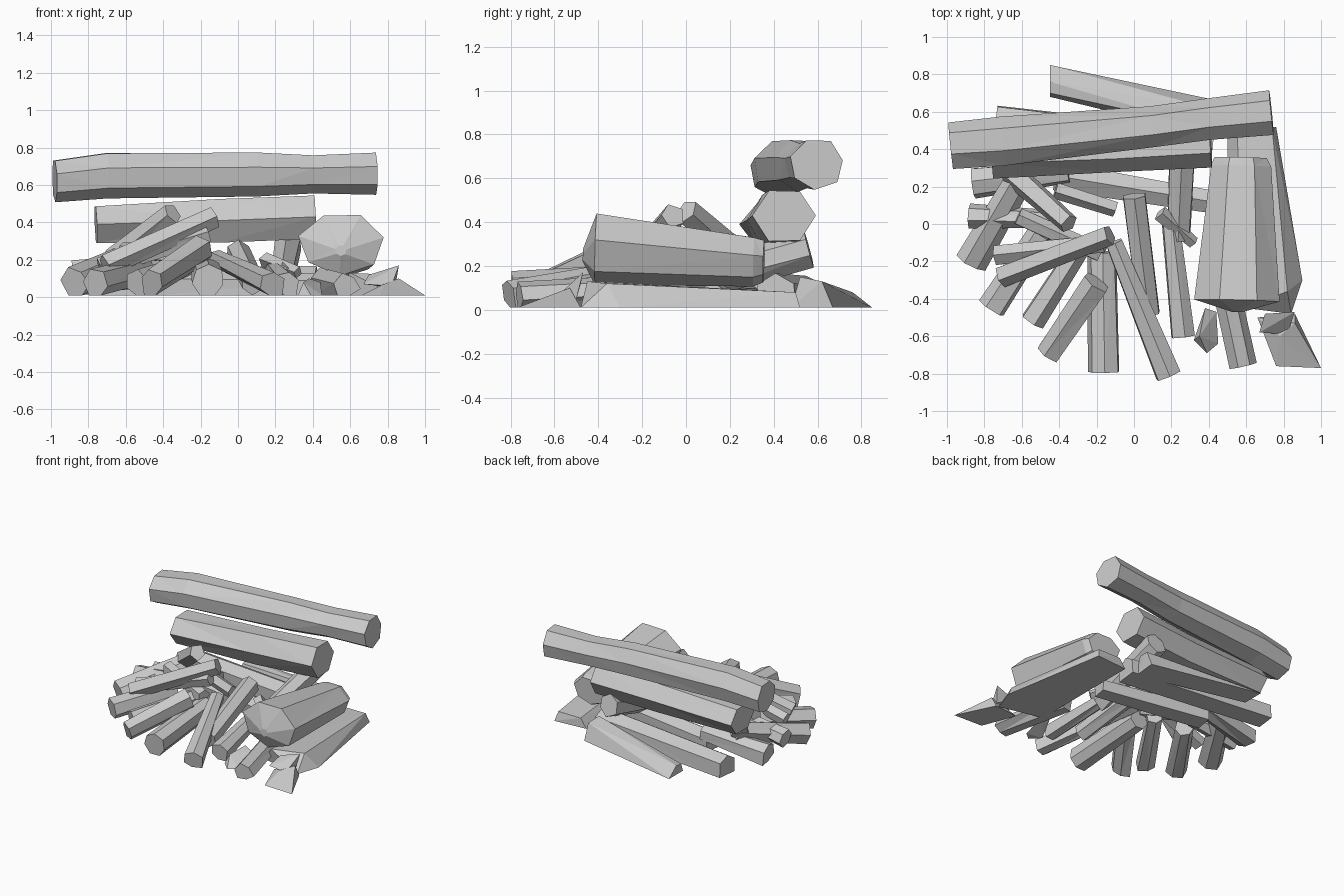
import bpy
import bmesh
import math
import random
from mathutils import Vector

random.seed(7)
FLOOR = 0.01
SETTLE = 0.04

default_cube = bpy.data.objects.get("Cube")
if default_cube:
    bpy.data.objects.remove(default_cube, do_unlink=True)

# One pale grey for the whole pile
grey = bpy.data.materials.new("pale_grey")
grey.use_nodes = True
colour = (0.6, 0.6, 0.6, 1)
grey.diffuse_color = colour
grey.node_tree.nodes["Principled BSDF"].inputs["Base Color"].default_value = colour


def finish(name, mesh_builder):
    """Settle the underside flat on the ground and make the object."""
    for vert in mesh_builder.verts:
        if vert.co.z < SETTLE:
            vert.co.z = FLOOR
    bmesh.ops.recalc_face_normals(mesh_builder, faces=mesh_builder.faces)
    mesh = bpy.data.meshes.new(name)
    mesh_builder.to_mesh(mesh)
    mesh_builder.free()
    mesh.materials.append(grey)
    bpy.context.collection.objects.link(bpy.data.objects.new(name, mesh))


def trunk(name, rings, sides=6, turn=0.0, rough=0.08):
    """Skin a rough log over rings of (centre, half width, half height)."""
    builder = bmesh.new()
    along = (Vector(rings[-1][0]) - Vector(rings[0][0])).normalized()
    across = along.cross(Vector((0, 0, 1))).normalized()
    upward = across.cross(along)
    profile = [random.uniform(1 - rough, 1 + rough) for _ in range(sides)]
    loops = []
    for centre, half_width, half_height in rings:
        loop = []
        for index in range(sides):
            angle = math.tau * index / sides + turn
            scale = profile[index] * random.uniform(1 - rough / 2, 1 + rough / 2)
            offset = across * math.cos(angle) * half_width
            offset += upward * math.sin(angle) * half_height
            loop.append(builder.verts.new(Vector(centre) + offset * scale))
        loops.append(loop)
    for first, second in zip(loops, loops[1:]):
        for index in range(sides):
            after = (index + 1) % sides
            builder.faces.new((first[index], first[after], second[after], second[index]))
    builder.faces.new(loops[0])
    builder.faces.new(list(reversed(loops[-1])))
    bmesh.ops.triangulate(builder, faces=[f for f in builder.faces if len(f.verts) == 4])
    finish(name, builder)


def stick(name, start, end, thick, thin, sides=6):
    """A straight branch that tapers from its start to its end."""
    trunk(name, [(start, thick, thick), (end, thin, thin)], sides,
          turn=random.uniform(0, math.pi), rough=0.12)


def chip(name, points):
    """A splinter or slab: the convex hull of its corners."""
    builder = bmesh.new()
    for point in points:
        builder.verts.new(point)
    result = bmesh.ops.convex_hull(builder, input=builder.verts)
    spare = [g for g in result["geom_interior"] if isinstance(g, bmesh.types.BMVert)]
    bmesh.ops.delete(builder, geom=spare, context="VERTS")
    finish(name, builder)


# Big logs
trunk("top_log", [
    ((-0.98, 0.42, 0.625), 0.135, 0.12),
    ((-0.7, 0.44, 0.655), 0.14, 0.13),
    ((0.1, 0.52, 0.66), 0.12, 0.125),
    ((0.4, 0.56, 0.66), 0.12, 0.11),
    ((0.735, 0.595, 0.665), 0.13, 0.12)], sides=7, turn=0.3, rough=0.06)
trunk("second_log", [
    ((-0.76, 0.4, 0.39), 0.15, 0.11),
    ((-0.1, 0.42, 0.41), 0.14, 0.13),
    ((0.41, 0.45, 0.43), 0.14, 0.13)], sides=6, rough=0.06)
trunk("front_big_log", [
    ((0.55, -0.47, 0.25), 0.03, 0.03),
    ((0.55, -0.41, 0.285), 0.23, 0.17),
    ((0.57, 0.31, 0.225), 0.16, 0.115),
    ((0.57, 0.355, 0.225), 0.14, 0.1)], sides=7, turn=0.2, rough=0.04)

# Split and half sunk logs lying on the ground at the back
chip("rear_ground_log", [
    (-0.45, 0.85, 0), (-0.45, 0.68, 0), (0.4, 0.67, 0), (0.38, 0.48, 0),
    (-0.45, 0.76, 0.08), (-0.45, 0.7, 0.07), (0.4, 0.62, 0.13), (0.38, 0.52, 0.15)])
trunk("rear_left_log", [
    ((-0.74, 0.55, 0.07), 0.09, 0.09),
    ((0.42, 0.41, 0.07), 0.1, 0.1)], turn=0.5)
trunk("middle_ground_log", [
    ((-0.42, 0.26, 0.05), 0.09, 0.1),
    ((0.42, 0.12, 0.05), 0.07, 0.08)], turn=0.5)
stick("rear_support_log", start=(0.27, 0.56, 0.28), end=(0.24, -0.08, 0.11), thick=0.085, thin=0.07)

# Fan of branches, from the left round to the front
stick("far_left_branch", start=(-0.86, 0.22, 0.08), end=(-0.35, 0.28, 0.14), thick=0.085, thin=0.06)
stick("upper_left_branch", start=(-0.88, 0.04, 0.13), end=(-0.38, 0.02, 0.2), thick=0.07, thin=0.05)
stick("wide_left_branch", start=(-0.87, -0.21, 0.08), end=(-0.6, 0.26, 0.2), thick=0.08, thin=0.07)
stick("left_branch", start=(-0.76, -0.45, 0.07), end=(-0.5, -0.05, 0.14), thick=0.08, thin=0.07)
stick("front_left_branch", start=(-0.54, -0.52, 0.07), end=(-0.27, -0.1, 0.17), thick=0.075, thin=0.06)
stick("steep_front_branch", start=(-0.46, -0.69, 0.08), end=(-0.2, -0.31, 0.25), thick=0.075, thin=0.085)
stick("front_branch", start=(-0.16, -0.79, 0.09), end=(-0.17, -0.15, 0.14), thick=0.085, thin=0.075, sides=7)
stick("long_front_branch", start=(0.18, -0.81, 0.07), end=(-0.11, -0.1, 0.21), thick=0.075, thin=0.05)
stick("centre_branch", start=(0.08, -0.48, 0.08), end=(0, 0.15, 0.24), thick=0.07, thin=0.07)
stick("front_right_branch", start=(0.26, -0.6, 0.07), end=(0.19, 0.06, 0.15), thick=0.07, thin=0.05)
stick("right_branch", start=(0.58, -0.76, 0.06), end=(0.46, -0.2, 0.09), thick=0.07, thin=0.07)

# Leaning sticks stacked over the fan
stick("tall_leaning_stick", start=(-0.66, 0.28, 0.2), end=(-0.35, 0, 0.45), thick=0.075, thin=0.06, sides=5)
stick("long_leaning_stick", start=(-0.71, -0.28, 0.17), end=(-0.13, -0.06, 0.43), thick=0.06, thin=0.06, sides=5)
stick("low_leaning_stick", start=(-0.74, -0.16, 0.16), end=(-0.16, -0.1, 0.34), thick=0.055, thin=0.05, sides=5)
stick("crossing_stick", start=(-0.62, 0.04, 0.25), end=(-0.18, -0.16, 0.22), thick=0.05, thin=0.05, sides=5)
stick("short_rear_stick", start=(-0.42, 0.18, 0.21), end=(-0.1, 0.08, 0.18), thick=0.05, thin=0.05, sides=5)
stick("short_right_stick", start=(0.14, 0.06, 0.2), end=(0.32, -0.1, 0.13), thick=0.04, thin=0.03, sides=4)

# Slab beneath the big log and the splinters around it
chip("right_slab", [
    (0.5, 0.5, 0), (0.76, 0.52, 0), (0.9, -0.3, 0), (0.84, -0.48, 0), (0.5, -0.4, 0),
    (0.55, 0.5, 0.08), (0.74, 0.5, 0.08), (0.82, -0.36, 0.12), (0.6, -0.45, 0.13)])
chip("corner_splinter", [
    (0.66, -0.5, 0), (0.76, -0.76, 0), (1, -0.77, 0), (0.86, -0.48, 0),
    (0.86, -0.53, 0.1), (0.78, -0.6, 0.07)])
chip("upright_splinter", [
    (0.67, -0.58, 0.07), (0.82, -0.59, 0.06), (0.86, -0.47, 0.17),
    (0.7, -0.48, 0.12), (0.84, -0.5, 0.05)])
chip("small_splinter", [
    (0.32, -0.62, 0), (0.39, -0.69, 0), (0.45, -0.64, 0),
    (0.38, -0.45, 0.1), (0.44, -0.47, 0.08), (0.35, -0.6, 0.08)])
